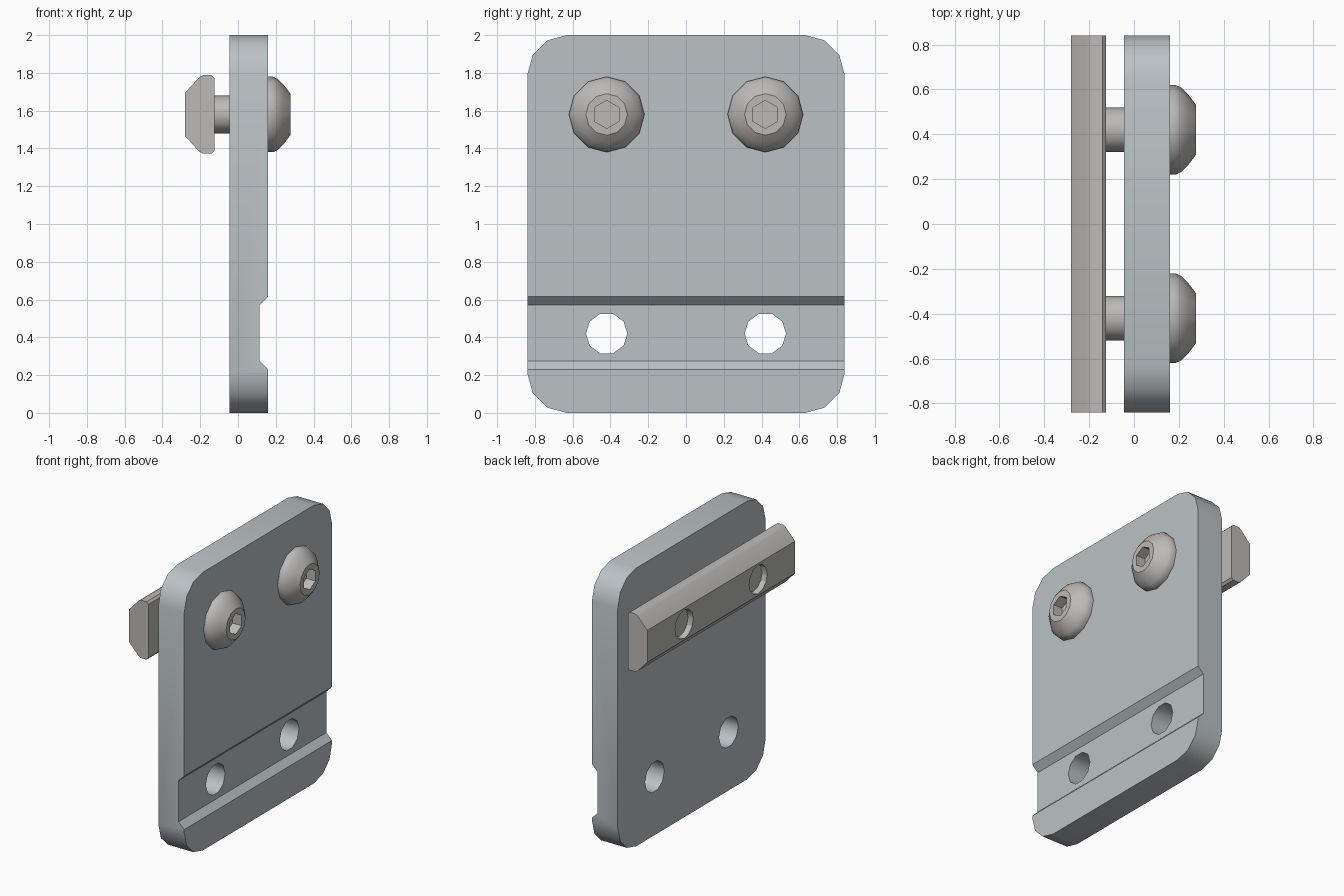
import bpy, bmesh
from math import sin, cos, pi, radians
from mathutils import Vector

if "Cube" in bpy.data.objects:
    bpy.data.objects.remove(bpy.data.objects["Cube"])

BOLT_Y, BOLT_Z, LOW_Z = 0.42, 1.58, 0.42


def material(name, rgb):
    m = bpy.data.materials.new(name)
    m.diffuse_color = (*rgb, 1)
    m.use_nodes = True
    m.node_tree.nodes["Principled BSDF"].inputs["Base Color"].default_value = m.diffuse_color
    return m


def make(name, bm, mat=None):
    bmesh.ops.recalc_face_normals(bm, faces=bm.faces)
    me = bpy.data.meshes.new(name)
    bm.to_mesh(me)
    bm.free()
    ob = bpy.data.objects.new(name, me)
    bpy.context.collection.objects.link(ob)
    if mat:
        me.materials.append(mat)
    return ob


def prism(name, pts, sweep, mat=None):
    bm = bmesh.new()
    face = bm.faces.new([bm.verts.new(p) for p in pts])
    ext = bmesh.ops.extrude_face_region(bm, geom=[face], use_keep_orig=True)
    bmesh.ops.translate(bm, vec=Vector(sweep),
                        verts=[v for v in ext["geom"] if isinstance(v, bmesh.types.BMVert)])
    return make(name, bm, mat)


def hole_cutter(y, z, r, x0, x1, sides=10):
    ring = [(x0, y + r * cos(2 * pi * i / sides), z + r * sin(2 * pi * i / sides))
            for i in range(sides)]
    return prism("hole_cutter", ring, (x1 - x0, 0, 0))


def cut(ob, cutters):
    bpy.context.view_layer.objects.active = ob
    for c in cutters:
        c.hide_render = True
        mod = ob.modifiers.new("cut", "BOOLEAN")
        mod.operation, mod.solver, mod.object = "DIFFERENCE", "EXACT", c
        bpy.ops.object.modifier_apply(modifier=mod.name)
        bpy.data.objects.remove(c)


def smooth(ob, deg):
    bpy.ops.object.select_all(action="DESELECT")
    ob.select_set(True)
    bpy.context.view_layer.objects.active = ob
    bpy.ops.object.shade_smooth_by_angle(angle=radians(deg))


plate_mat = material("plate_grey", (0.50, 0.54, 0.56))
steel = material("steel_grey", (0.50, 0.49, 0.48))

# Plate with rounded corners
R = 0.21
outline = []
for k, (cy, cz) in enumerate([(0.63, 1.79), (-0.63, 1.79), (-0.63, R), (0.63, R)]):
    for i in range(4):
        a = pi / 2 * k + pi / 6 * i
        outline.append((-0.045, cy + R * cos(a), cz + R * sin(a)))
plate = prism("mounting_plate", outline, (0.205, 0, 0), plate_mat)

# Chamfered groove across the outer face, and four bolt holes
groove = prism("groove_cutter", [(x, -1, z) for x, z in
               [(0.205, 0.185), (0.115, 0.275), (0.115, 0.57), (0.205, 0.66)]], (0, 2, 0))
cut(plate, [groove] + [hole_cutter(s * BOLT_Y, z, 0.11, -0.2, 0.3)
                       for s in (-1, 1) for z in (LOW_Z, BOLT_Z)])
smooth(plate, 40)

# Clamping bar behind the plate, symmetric section
half = [(-0.28, 0.115), (-0.205, 0.197), (-0.185, 0.208), (-0.14, 0.208), (-0.125, 0.193)]
section = half + [(x, -z) for x, z in reversed(half)]
bar = prism("clamp_bar", [(x, -0.84, BOLT_Z + z) for x, z in section], (0, 1.68, 0), steel)
cut(bar, [hole_cutter(s * BOLT_Y, BOLT_Z, 0.103, -0.4, 0, 12) for s in (-1, 1)])
smooth(bar, 30)


# Button-head bolts, turned profile with a hexagonal socket
def bolt(name, y):
    # x, radius, hexagonal ring?
    profile = [(-0.24, 0.1, 0), (0.16, 0.1, 0), (0.16, 0.2, 0), (0.185, 0.2, 0),
               (0.21, 0.188, 0), (0.245, 0.153, 0), (0.277, 0.11, 0),
               (0.277, 0.074, 1), (0.205, 0.074, 1)]
    bm = bmesh.new()
    rings = []
    for x, r, is_hex in profile:
        ring = []
        for i in range(12):
            a = pi / 2 + i * pi / 6
            rr = r * cos(pi / 6) if is_hex and i % 2 else r
            ring.append(bm.verts.new((x, y + rr * cos(a), BOLT_Z + rr * sin(a))))
        rings.append(ring)
    for a, b in zip(rings, rings[1:]):
        for i in range(12):
            j = (i + 1) % 12
            bm.faces.new((a[i], a[j], b[j], b[i]))
    bm.faces.new(rings[0])
    bm.faces.new(rings[-1])
    smooth(make(name, bm, steel), 35)


bolt("bolt_left", -BOLT_Y)
bolt("bolt_right", BOLT_Y)
